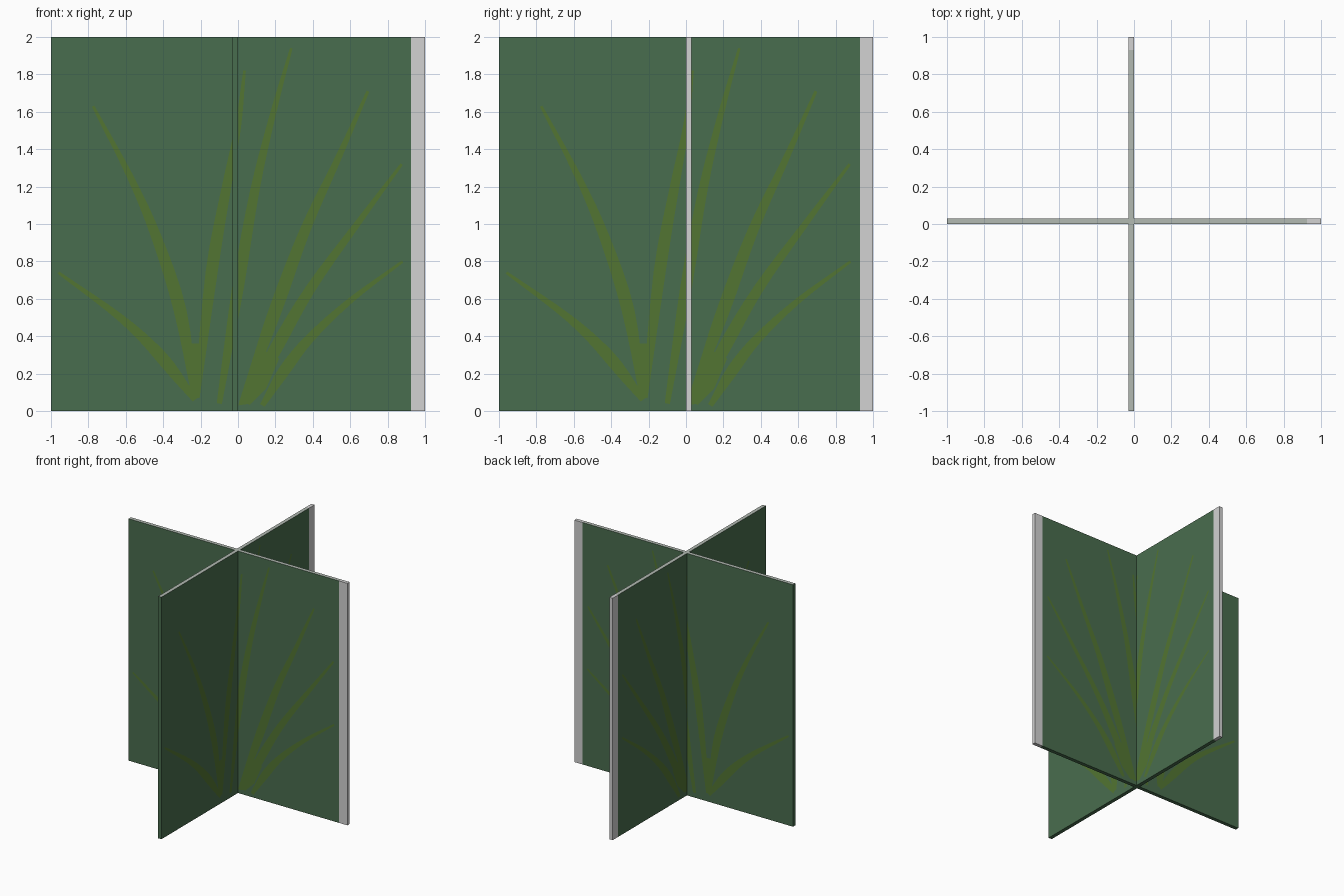
import bpy, bmesh, math
from mathutils import Vector, Matrix

if "Cube" in bpy.data.objects:
    bpy.data.objects.remove(bpy.data.objects["Cube"])

THICK, LIFT = 0.03, 0.0015


def material(name, rgb):
    lin = [((c / 255 + 0.055) / 1.055) ** 2.4 for c in rgb]
    m = bpy.data.materials.new(name)
    m.diffuse_color = (*lin, 1)
    m.use_nodes = True
    m.node_tree.nodes["Principled BSDF"].inputs["Base Color"].default_value = m.diffuse_color
    return m


GREEN = material("dark_green", (73, 109, 78))
BLADE = material("leaf_green", (82, 117, 50))
GREY = material("light_grey", (210, 210, 210))
PALE = material("pale_green_grey", (178, 186, 178))

# Blade centre lines (along panel, height) from base to tip, and half width
BLADES = [
    ([(-.23, .06), (-.42, .30), (-.63, .50), (-.96, .74)], .033),
    ([(-.23, .07), (-.31, .54), (-.44, .94), (-.58, 1.26), (-.775, 1.63)], .034),
    ([(-.22, .07), (-.14, .75), (-.065, 1.18), (0, 1.52), (.035, 1.82)], .032),
    ([(-.10, .04), (0, .66), (.09, 1.18), (.19, 1.60), (.285, 1.94)], .031),
    ([(.02, .04), (.20, .54), (.36, .97), (.53, 1.34), (.695, 1.71)], .035),
    ([(.05, .04), (.20, .33), (.385, .65), (.63, .99), (.875, 1.32)], .034),
    ([(.13, .03), (.25, .22), (.385, .39), (.60, .59), (.88, .80)], .031),
]
# Solid patches where blades merge near the ground
CLUMPS = [
    [(0, .03), (.07, .04), (.15, .12), (.22, .28), (.13, .33)],
    [(-.25, .07), (-.215, .07), (-.18, .36), (-.25, .36)],
]


def smooth_path(pts, steps=4):
    p = [Vector(q) for q in pts]
    p = [2 * p[0] - p[1]] + p + [2 * p[-1] - p[-2]]
    out = []
    for i in range(1, len(p) - 2):
        a, b, c, d = p[i - 1:i + 3]
        for s in range(steps):
            t = s / steps
            out.append(0.5 * (2 * b + (c - a) * t + (2 * a - 5 * b + 4 * c - d) * t * t
                              + (3 * b - a - 3 * c + d) * t ** 3))
    return out + [p[-2]]


def flat_face(bm, pts, y, facing):
    f = bm.faces.new([bm.verts.new((q[0], y, q[1])) for q in pts])
    f.normal_update()
    if f.normal.y * facing < 0:
        f.normal_flip()


def finish(bm, name, mats, rot):
    bm.transform(rot)
    me = bpy.data.meshes.new(name)
    bm.to_mesh(me)
    bm.free()
    for m in mats:
        me.materials.append(m)
    ob = bpy.data.objects.new(name, me)
    bpy.context.collection.objects.link(ob)


def panel(name, rot, strip):
    # Upright board, cut where the grey end strip starts
    bm = bmesh.new()
    bmesh.ops.create_cube(bm, size=1)
    for v in bm.verts:
        v.co = Vector((v.co.x * 2, (v.co.y + .5) * THICK, (v.co.z + .5) * 2))
    bmesh.ops.bisect_plane(bm, geom=bm.verts[:] + bm.edges[:] + bm.faces[:],
                           plane_co=(strip, 0, 0), plane_no=(1, 0, 0))
    bm.normal_update()
    for f in bm.faces:
        if f.calc_center_median().x > strip:
            f.material_index = 1
        elif f.normal.z > .5:
            f.material_index = 2
    finish(bm, name + "_board", [GREEN, GREY, PALE], rot)

    # Painted blades on both sides
    bm = bmesh.new()
    for y, facing in ((-LIFT, -1), (THICK + LIFT, 1)):
        for pts, half in BLADES:
            path = smooth_path(pts)
            n = len(path) - 1
            left, right = [], []
            for i, q in enumerate(path):
                d = (path[min(i + 1, n)] - path[max(i - 1, 0)]).normalized()
                t = i / n
                w = half * min(.45 + 2.5 * t, 1, .22 + 1.15 * (1 - t))
                side = Vector((-d.y, d.x)) * w
                left.append(q + side)
                right.append(q - side)
            for i in range(n):
                flat_face(bm, [left[i], left[i + 1], right[i + 1], right[i]], y, facing)
        for pts in CLUMPS:
            flat_face(bm, pts, y, facing)
    finish(bm, name + "_blades", [BLADE], rot)


panel("wide_panel", Matrix.Identity(4), .925)
panel("deep_panel", Matrix.Rotation(math.pi / 2, 4, 'Z'), .93)
